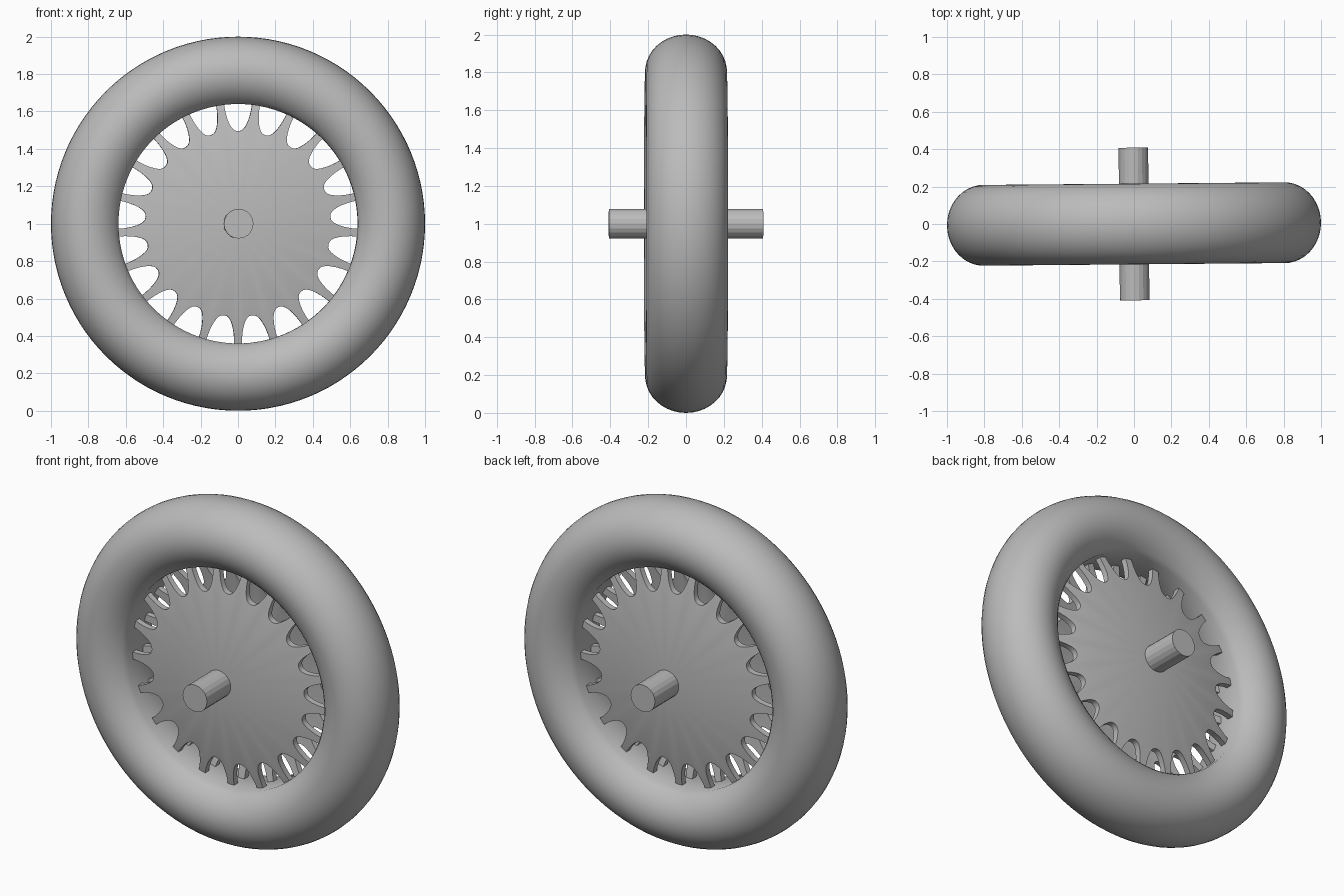
import bpy, bmesh
from math import sin, cos, pi, tau, asin, radians
from mathutils import Matrix, Vector

cube = bpy.data.objects.get("Cube")
if cube:
    bpy.data.objects.remove(cube, do_unlink=True)

grey = bpy.data.materials.new("plain_grey")
grey.use_nodes = True
colour = (0.5, 0.5, 0.5, 1)
grey.diffuse_color = colour
grey.node_tree.nodes["Principled BSDF"].inputs["Base Color"].default_value = colour

RIM = 0.64         # radius of the opening inside the tyre
SLOTS = 21
TILT = radians(0.5)


def add_object(name, bm, smooth_angle):
    bmesh.ops.recalc_face_normals(bm, faces=bm.faces)
    mesh = bpy.data.meshes.new(name)
    bm.to_mesh(mesh)
    bm.free()
    mesh.materials.append(grey)
    obj = bpy.data.objects.new(name, mesh)
    bpy.context.collection.objects.link(obj)
    obj.location.z = 1
    obj.rotation_euler.z = TILT
    bpy.ops.object.select_all(action='DESELECT')
    obj.select_set(True)
    bpy.context.view_layer.objects.active = obj
    bpy.ops.object.shade_smooth_by_angle(angle=radians(smooth_angle))
    return obj


# Tyre: oval section, cut flat on the inside, spun about the axle
mid, half_depth, half_width = 0.805, 0.195, 0.216
start = pi / 2 + asin((mid - RIM) / half_depth)
bm = bmesh.new()
steps = 32
section = []
for i in range(steps + 1):
    a = -start + 2 * start * i / steps
    section.append(bm.verts.new((mid + half_depth * cos(a), half_width * sin(a), 0)))
edges = [bm.edges.new((section[i], section[(i + 1) % len(section)]))
         for i in range(len(section))]
bmesh.ops.spin(bm, geom=section + edges, cent=(0, 0, 0), axis=(0, 1, 0),
               angle=tau, steps=112, use_merge=True)
bmesh.ops.remove_doubles(bm, verts=bm.verts, dist=0.0001)
add_object("tyre", bm, 35)


# Wheel discs: shallow cones with rounded slots open at the rim
def cone_point(r, a):
    return Vector((r * cos(a), -0.2 + 0.21 * r, r * sin(a)))


bm = bmesh.new()
outline = []
for k in range(SLOTS):
    middle = pi / 2 + tau * k / SLOTS
    for i in range(17):
        t = pi * i / 16
        side = cos(t)
        offset = 0.117 * abs(side) ** 0.8 * (-1 if side > 0 else 1)
        r = RIM + 0.003 - 0.148 * max(sin(t), 0)
        outline.append(bm.verts.new(cone_point(r, middle + offset)))
centre = bm.verts.new(cone_point(0, 0))
for i, v in enumerate(outline):
    bm.faces.new((centre, v, outline[(i + 1) % len(outline)]))
back = bmesh.ops.extrude_face_region(bm, geom=bm.faces[:])
bmesh.ops.translate(bm, vec=(0, 0.035, 0),
                    verts=[g for g in back["geom"] if isinstance(g, bmesh.types.BMVert)])
discs = add_object("wheel_discs", bm, 35)
mirror = discs.modifiers.new("both_sides", 'MIRROR')
mirror.use_axis = (False, True, False)

# Axle: one rod through both discs
bm = bmesh.new()
bmesh.ops.create_cone(bm, cap_ends=True, segments=20, radius1=0.079, radius2=0.079,
                      depth=0.816, matrix=Matrix.Rotation(pi / 2, 4, 'X'))
add_object("axle", bm, 10)
